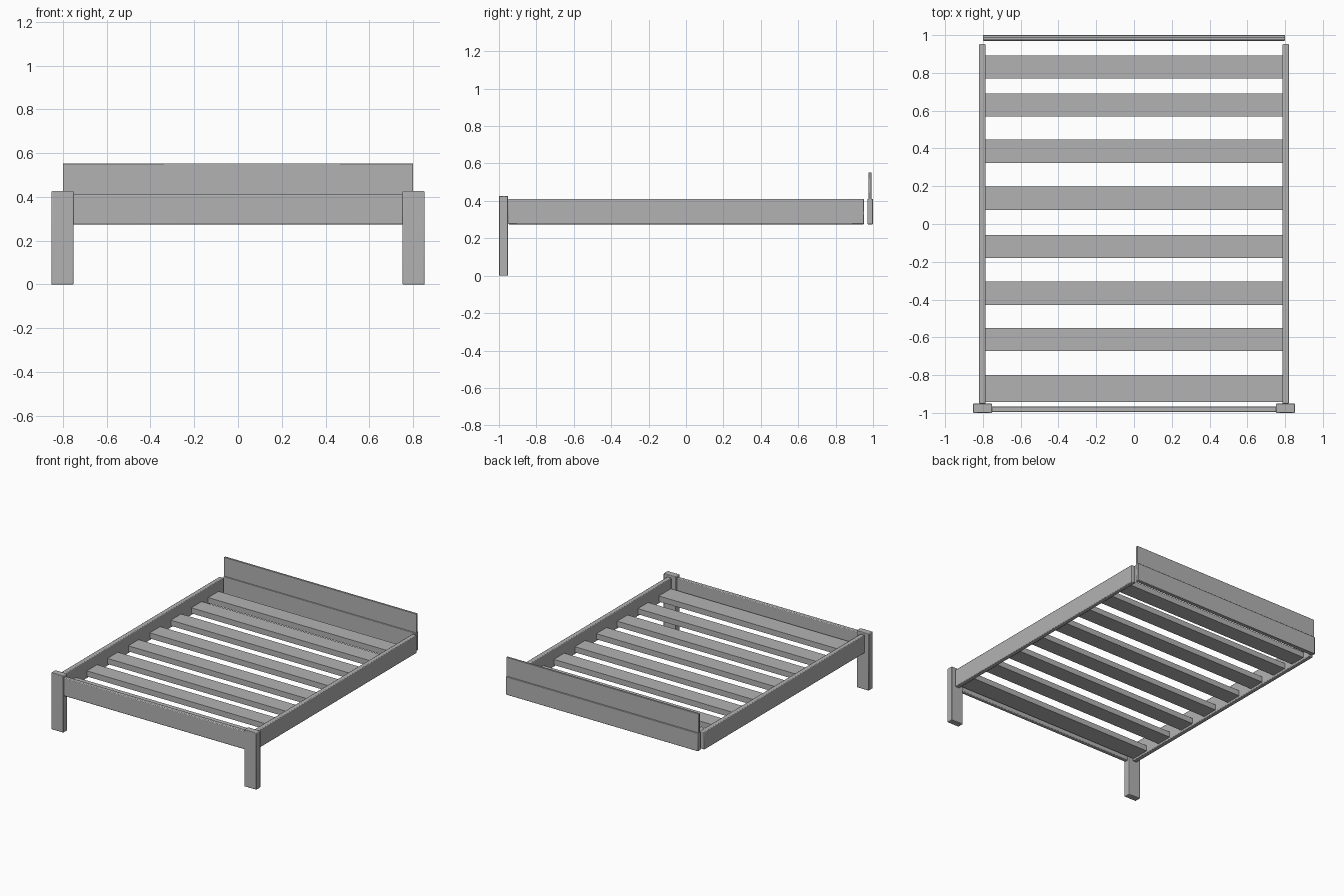
import bpy

cube = bpy.data.objects.get("Cube")
if cube:
    bpy.data.objects.remove(cube, do_unlink=True)

# Single plain grey
grey = bpy.data.materials.new("plain_grey")
grey.use_nodes = True
GREY = (0.45, 0.45, 0.45, 1.0)
grey.diffuse_color = GREY
grey.node_tree.nodes["Principled BSDF"].inputs["Base Color"].default_value = GREY


def board(name, x, y, z, bevel=0.0):
    """Box spanning the given (min, max) ranges, with optional softened edges."""
    spans = (x, y, z)
    bpy.ops.mesh.primitive_cube_add(size=1, location=[(a + b) / 2 for a, b in spans])
    ob = bpy.context.object
    ob.name = name
    ob.scale = [b - a for a, b in spans]
    bpy.ops.object.transform_apply(location=False, rotation=False, scale=True)
    ob.data.materials.append(grey)
    if bevel:
        mod = ob.modifiers.new("soft_edges", "BEVEL")
        mod.width = bevel
        mod.segments = 2
        bpy.ops.object.shade_smooth_by_angle()
    return ob


RAIL_Z = (0.275, 0.411)

# Front legs and side rails, one of each per side
for side, s in (("left", 1), ("right", -1)):
    board(f"front_leg_{side}", sorted((s * 0.752, s * 0.853)), (-1.0, -0.951),
          (0.0, 0.427), 0.004)
    board(f"side_rail_{side}", sorted((s * 0.786, s * 0.82)), (-0.951, 0.953),
          RAIL_Z, 0.005)

# Foot rail between the legs
board("foot_rail", (-0.755, 0.755), (-0.995, -0.965), RAIL_Z, 0.005)

# Head rail with the thinner headboard panel standing on it
board("head_rail", (-0.8, 0.8), (0.97, 1.0), RAIL_Z, 0.003)
board("headboard_panel", (-0.8, 0.8), (0.976, 0.991), (0.40, 0.553), 0.002)

# Cross slats: (front edge, back edge)
slats = [(-0.943, -0.80), (-0.673, -0.551), (-0.428, -0.305), (-0.18, -0.058),
         (0.075, 0.198), (0.324, 0.447), (0.568, 0.691), (0.769, 0.892)]
for i, span in enumerate(slats, 1):
    board(f"slat_{i}", (-0.787, 0.787), span, (0.29, 0.332))
